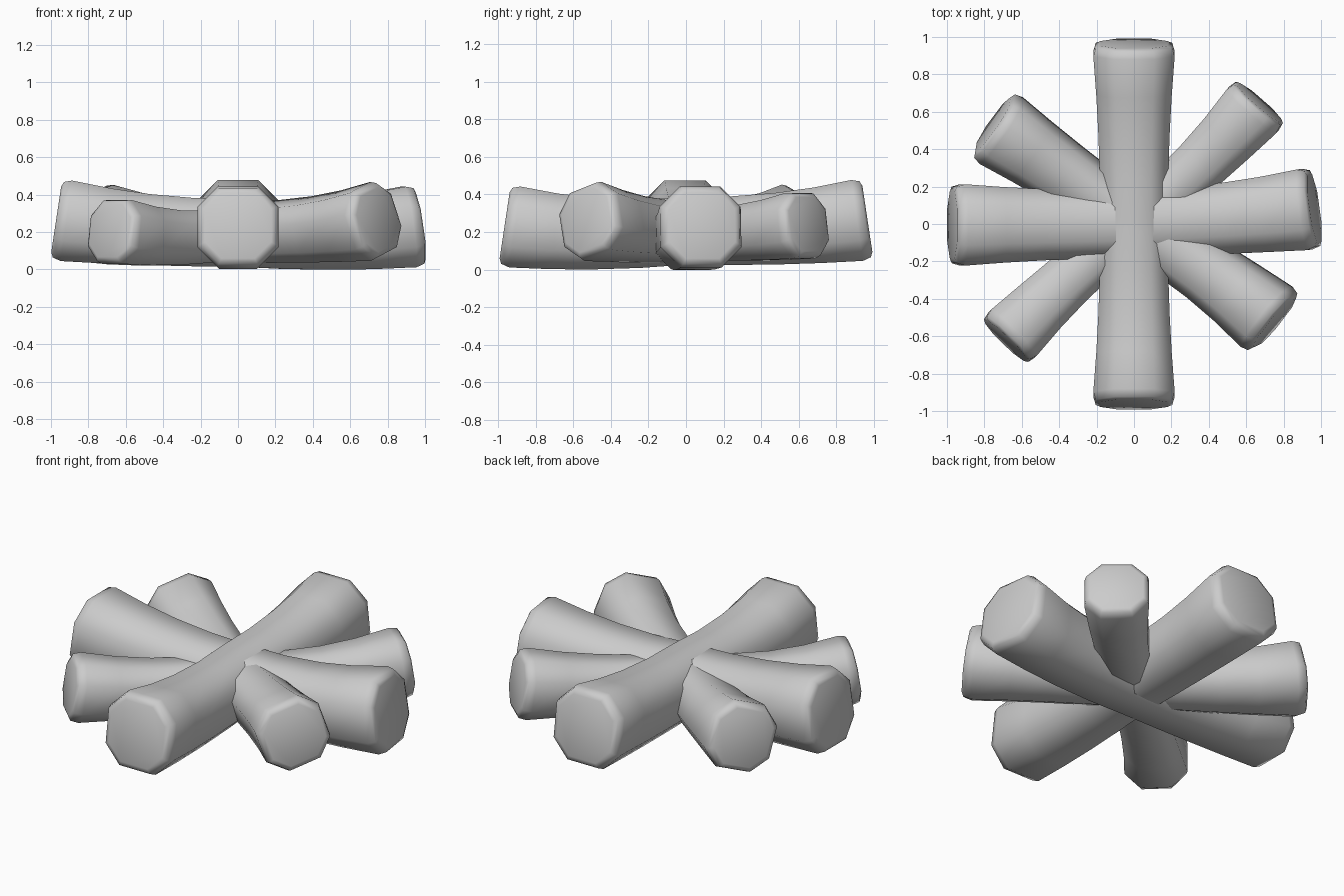
import bpy, bmesh
from math import cos, sin, radians, pi
from mathutils import Vector, Matrix

if "Cube" in bpy.data.objects:
    bpy.data.objects.remove(bpy.data.objects["Cube"])

# chamfered-square (octagonal) log section
SECTION = [(1, -.5), (1, .5), (.5, 1), (-.5, 1), (-1, .5), (-1, -.5), (-.5, -1), (.5, -1)]
TILT = 0.15  # ends kick upward slightly


def arm(mid, end, yaw):
    """Quadratic curve from the middle to an end; returns a point/tangent sampler."""
    end, mid = Vector(end), Vector(mid)
    length = (end - mid).length
    yaw = radians(yaw)
    tan = Vector((cos(yaw) * cos(TILT), sin(yaw) * cos(TILT), sin(TILT)))
    ctrl = end - tan * length / 2

    def sample(u):
        p = mid * (1 - u) ** 2 + ctrl * 2 * u * (1 - u) + end * u * u
        t = (ctrl - mid) * (1 - u) + (end - ctrl) * u
        return p, t.normalized()
    return sample, length


def log(name, mid_z, mid_r, end_a, yaw_a, r_a, end_b, yaw_b, r_b, roll=0):
    mid = (0, 0, mid_z)
    stations = []
    for end, yaw, r, sign in ((end_a, yaw_a, r_a, -1), (end_b, yaw_b, r_b, 1)):
        sample, length = arm(mid, end, yaw)
        half = []
        for u in (.25, .5, .72, 1 - .055 / length):
            p, t = sample(u)
            half.append((p, t * sign, mid_r + (r - mid_r) * u * u))
        p, t = sample(1 - .012 / length)
        half.append((p, t * sign, r * .92))
        p, t = sample(1)
        half.append((p, t * sign, r * .8))
        stations.append(half)
    a, b = stations
    centre = (Vector(mid), (a[0][1] + b[0][1]).normalized(), mid_r)
    bm = bmesh.new()
    rings = []
    for p, t, r in a[::-1] + [centre] + b:
        side = t.cross(Vector((0, 0, 1))).normalized()
        up = side.cross(t)
        spin = Matrix.Rotation(radians(roll), 3, t)
        rings.append([bm.verts.new(p + spin @ (side * x * r + up * y * r)) for x, y in SECTION])
    for lo, hi in zip(rings, rings[1:]):
        for i in range(8):
            j = (i + 1) % 8
            bm.faces.new((lo[i], lo[j], hi[j], hi[i]))
    bm.faces.new(rings[0][::-1])
    bm.faces.new(rings[-1])
    bmesh.ops.recalc_face_normals(bm, faces=bm.faces)
    for f in bm.faces:
        f.smooth = True
    me = bpy.data.meshes.new(name)
    bm.to_mesh(me)
    bm.free()
    ob = bpy.data.objects.new(name, me)
    bpy.context.collection.objects.link(ob)
    return ob


# two large logs crossing along the axes
log("log_front_back", .207, .18, (0, -.965, .235), -90, .222, (0, .965, .27), 90, .222)
log("log_left_right", .195, .18, (-.972, -.005, .268), 180, .222, (.965, .085, .235), 8, .222)
# two thinner diagonal logs
log("log_diagonal_a", .195, .135, (-.685, -.625, .208), 226, .178, (.67, .65, .242), 49, .182)
log("log_diagonal_b", .2, .148, (-.755, .53, .25), 146, .198, (.75, -.53, .265), -40, .198, roll=18)
